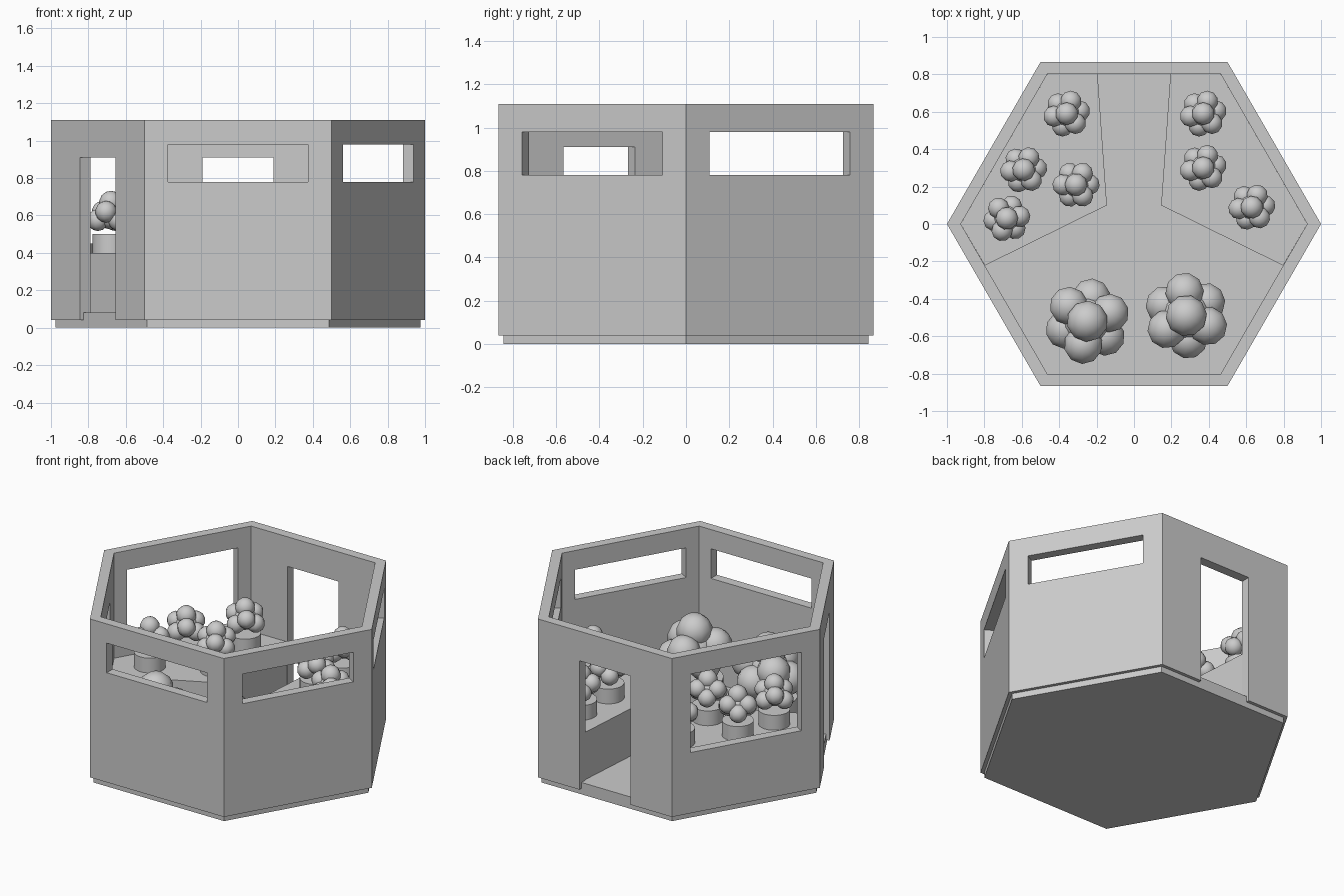
import bpy, bmesh
from math import sin, cos, pi, radians
from mathutils import Matrix, Vector

cube = bpy.data.objects.get("Cube")
if cube:
    bpy.data.objects.remove(cube, do_unlink=True)

grey = bpy.data.materials.new("plain_grey")
grey.use_nodes = True
grey.diffuse_color = (0.6, 0.6, 0.6, 1)
grey.node_tree.nodes["Principled BSDF"].inputs["Base Color"].default_value = (0.6, 0.6, 0.6, 1)

APOTHEM, THICK = 0.866, 0.064
FLOOR, TERRACE = 0.08, 0.4


def add(name, mesh):
    ob = bpy.data.objects.new(name, mesh)
    bpy.context.collection.objects.link(ob)
    return ob


def finish(name, bm):
    bmesh.ops.recalc_face_normals(bm, faces=bm.faces)
    mesh = bpy.data.meshes.new(name)
    bm.to_mesh(mesh)
    bm.free()
    mesh.materials.append(grey)
    return mesh


def hexagon(apothem):
    r = apothem / cos(pi / 6)
    return [(r * cos(i * pi / 3), r * sin(i * pi / 3)) for i in range(6)]


def prism(name, outline, z0, z1):
    bm = bmesh.new()
    face = bm.faces.new([bm.verts.new((x, y, z0)) for x, y in outline])
    top = bmesh.ops.extrude_face_region(bm, geom=[face])["geom"]
    bmesh.ops.translate(bm, vec=(0, 0, z1 - z0),
                        verts=[v for v in top if isinstance(v, bmesh.types.BMVert)])
    return add(name, finish(name, bm))


# Floor slab, slightly inside the walls
prism("floor_slab", hexagon(APOTHEM - 0.022), 0, FLOOR)

# Hexagonal wall ring
bm = bmesh.new()
loops = [[bm.verts.new((x, y, z)) for x, y in hexagon(a)]
         for a, z in ((APOTHEM, 0.04), (APOTHEM, 1.11),
                      (APOTHEM - THICK, 1.11), (APOTHEM - THICK, 0.04))]
for k in range(4):
    a, b = loops[k], loops[(k + 1) % 4]
    for i in range(6):
        j = (i + 1) % 6
        bm.faces.new((a[i], a[j], b[j], b[i]))
walls = add("walls", finish("walls", bm))

# Openings: width, bottom, top for each wall, by the angle it faces
window, door, big_window = (0.75, 0.78, 0.98), (0.38, 0, 0.91), (0.75, 0.45, 0.98)
openings = {30: window, 90: door, 150: big_window, 210: door, 270: window, 330: window}
bm = bmesh.new()
for angle, (width, z0, z1) in openings.items():
    mat = (Matrix.Rotation(radians(angle), 4, 'Z')
           @ Matrix.Translation((APOTHEM, 0, (z0 + z1) / 2))
           @ Matrix.Diagonal((0.3, width, z1 - z0, 1)))
    bmesh.ops.create_cube(bm, size=1, matrix=mat)
cutter = add("opening_cutter", finish("opening_cutter", bm))
cutter.hide_render = True
mod = walls.modifiers.new("openings", 'BOOLEAN')
mod.operation, mod.solver, mod.object = 'DIFFERENCE', 'EXACT', cutter
bpy.context.view_layer.objects.active = walls
bpy.ops.object.modifier_apply(modifier=mod.name)
bpy.data.objects.remove(cutter, do_unlink=True)

# Two raised terraces along the back walls
for side, name in ((-1, "right_terrace"), (1, "left_terrace")):
    corners = [(0.195, 0.802), (0.145, 0.1), (0.797, -0.222), (0.926, 0), (0.463, 0.802)]
    prism(name, [(side * x, y) for x, y in corners], FLOOR - 0.01, TERRACE)

# Shared pot mesh
bm = bmesh.new()
bmesh.ops.create_cone(bm, cap_ends=True, segments=24, radius1=0.098, radius2=0.098,
                      depth=0.1, matrix=Matrix.Translation((0, 0, 0.05)))
pot_mesh = finish("pot", bm)
for p in pot_mesh.polygons:
    p.use_smooth = abs(p.normal.z) < 0.5
for e in pot_mesh.edges:
    a, b = (pot_mesh.vertices[i].co.z for i in e.vertices)
    e.use_edge_sharp = abs(a - b) < 0.01

# Shared shrub mesh: a ring of rounded clumps around a core, one on top
bm = bmesh.new()
clumps = [((0, 0, 0.17), 0.062), ((0, 0, 0.1), 0.075)]
for i in range(6):
    a = i * pi / 3 + 0.2
    clumps.append(((0.07 * cos(a), 0.07 * sin(a), 0.12 if i % 2 else 0.075), 0.058))
for centre, r in clumps:
    bmesh.ops.create_uvsphere(bm, u_segments=10, v_segments=7, radius=r,
                              matrix=Matrix.Translation(Vector(centre)))
for f in bm.faces:
    f.smooth = True
shrub_mesh = finish("shrub", bm)


def plant(name, x, y, z, turn, scale=1.0):
    for part, mesh, dz in (("pot", pot_mesh, 0), ("shrub", shrub_mesh, 0.1 * scale)):
        ob = add(f"{name}_{part}", mesh)
        ob.location = (x, y, z + dz)
        ob.rotation_euler.z = turn
        ob.scale = (scale,) * 3


# Small plants on the terraces, large ones on the floor at the front
small = [(-0.36, 0.59, 0), (-0.59, 0.29, 2), (-0.31, 0.21, 4), (-0.68, 0.03, 1),
         (0.37, 0.59, 0), (0.37, 0.3, 0), (0.63, 0.09, 2)]
for n, (x, y, turn) in enumerate(small, 1):
    plant(f"small_{n}", x, y, TERRACE, turn)
plant("large_right", -0.25, -0.52, FLOOR, 1.2, 1.82)
plant("large_left", 0.28, -0.49, FLOOR, 0.4, 1.82)
